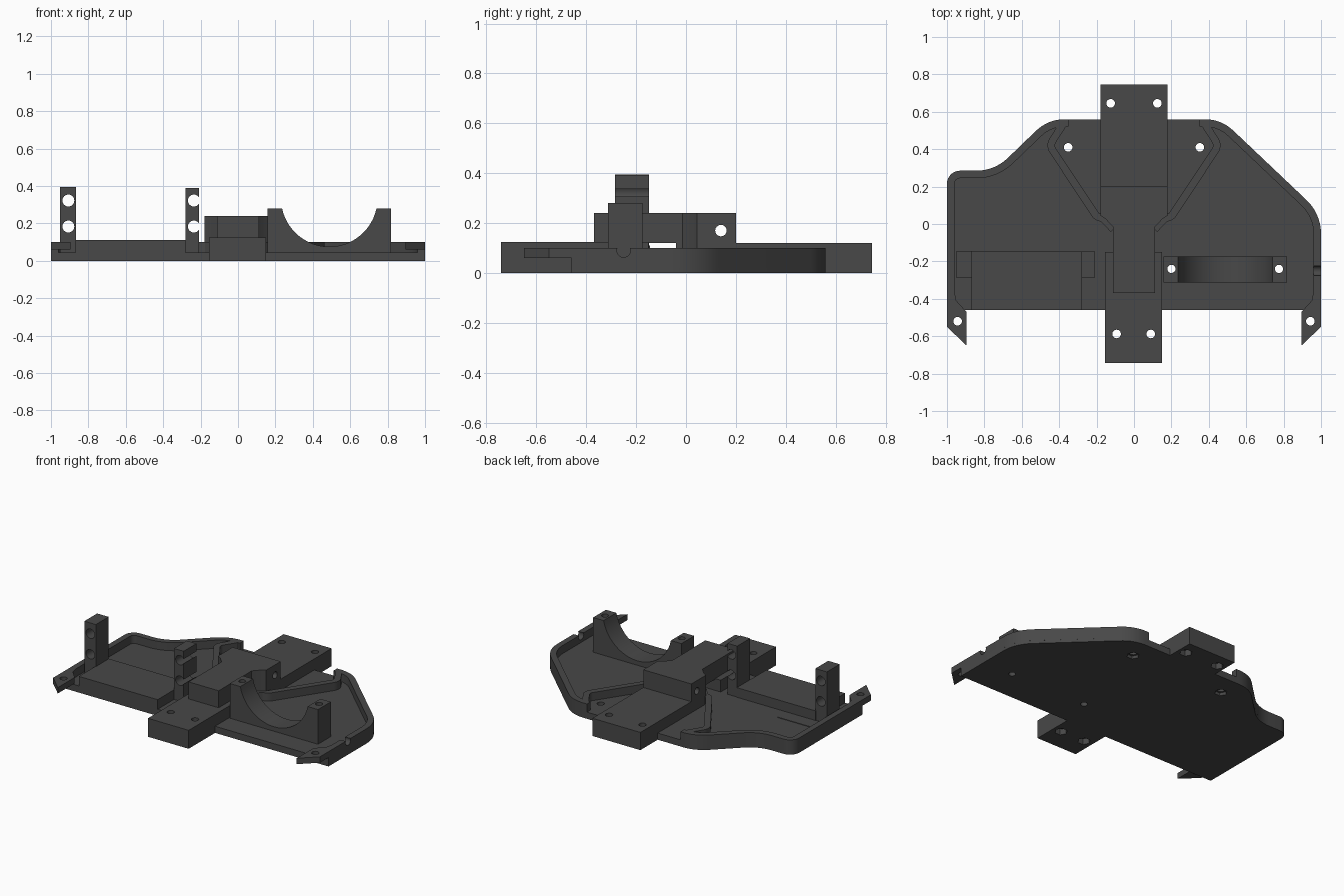
import bpy, bmesh, math
from mathutils import Vector

if "Cube" in bpy.data.objects:
    bpy.data.objects.remove(bpy.data.objects["Cube"])

plastic = bpy.data.materials.new("dark grey plastic")
plastic.diffuse_color = (0.065, 0.065, 0.065, 1)
plastic.use_nodes = True
plastic.node_tree.nodes["Principled BSDF"].inputs["Base Color"].default_value = plastic.diffuse_color


def prism(name, pts, lo, hi, axis="z"):
    """Extrude a 2D profile along an axis."""
    place = {"z": lambda a, b, c: (a, b, c),
             "y": lambda a, b, c: (a, c, b),
             "x": lambda a, b, c: (c, a, b)}[axis]
    bm = bmesh.new()
    low = [bm.verts.new(place(a, b, lo)) for a, b in pts]
    high = [bm.verts.new(place(a, b, hi)) for a, b in pts]
    n = len(pts)
    bm.faces.new(low)
    bm.faces.new(high)
    for i in range(n):
        j = (i + 1) % n
        bm.faces.new((low[i], low[j], high[j], high[i]))
    bmesh.ops.recalc_face_normals(bm, faces=bm.faces)
    mesh = bpy.data.meshes.new(name)
    bm.to_mesh(mesh)
    bm.free()
    mesh.materials.append(plastic)
    ob = bpy.data.objects.new(name, mesh)
    bpy.context.collection.objects.link(ob)
    return ob


def rect(x0, x1, y0, y1):
    return [(x0, y0), (x1, y0), (x1, y1), (x0, y1)]


def circle(x, y, r, n=24):
    return [(x + r * math.cos(2 * math.pi * i / n),
             y + r * math.sin(2 * math.pi * i / n)) for i in range(n)]


def mirror(pts):
    return [(-p[0], *p[1:]) for p in pts]


def rounded(corners, closed=True, steps=8):
    """Turn (x, y, radius) corners into a polyline with arcs."""
    out, n = [], len(corners)
    for i, (x, y, r) in enumerate(corners):
        p = Vector((x, y))
        if r == 0 or (not closed and i in (0, n - 1)):
            out.append((x, y))
            continue
        a = (Vector(corners[i - 1][:2]) - p).normalized()
        b = (Vector(corners[(i + 1) % n][:2]) - p).normalized()
        half = a.angle(b) / 2
        c = p + (a + b).normalized() * (r / math.sin(half))
        t = r / math.tan(half)
        u, v = p + a * t - c, p + b * t - c
        for k in range(steps + 1):
            f = k / steps
            s = math.sin(math.pi - 2 * half)
            w = (u * math.sin((1 - f) * (math.pi - 2 * half))
                 + v * math.sin(f * (math.pi - 2 * half))) / s
            out.append(tuple(c + w))
    return out


def ribbon(path, width):
    """Outline of a wall of constant width that follows a path."""
    pts = [Vector(p) for p in path]
    left, right = [], []
    for i, p in enumerate(pts):
        d0 = (p - pts[i - 1]).normalized() if i else None
        d1 = (pts[i + 1] - p).normalized() if i < len(pts) - 1 else d0
        d0 = d0 or d1
        t = (d0 + d1).normalized()
        off = Vector((-t.y, t.x)) * (width / 2 / max(t.dot(d1), 0.5))
        left.append(tuple(p + off))
        right.append(tuple(p - off))
    return left + right[::-1]


def cut(ob, pts, lo, hi, axis="z"):
    tool = prism("cutter", pts, lo, hi, axis)
    tool.hide_render = True
    mod = ob.modifiers.new("cut", "BOOLEAN")
    mod.operation, mod.solver, mod.object = "DIFFERENCE", "EXACT", tool
    bpy.context.view_layer.objects.active = ob
    bpy.ops.object.modifier_apply(modifier=mod.name)
    bpy.data.objects.remove(tool, do_unlink=True)


def bolt_hole(ob, x, y, depth):
    """Through hole with a hexagonal nut pocket underneath."""
    cut(ob, circle(x, y, 0.023), -0.1, 0.5)
    cut(ob, circle(x, y, 0.04, 6), -0.1, depth)


FLOOR, RIM = 0.045, 0.1

# base plate
base = prism("base_plate", rounded([
    (-1, -0.46, 0), (1, -0.46, 0), (1, 0.054, 0.25), (0.467, 0.56, 0.22),
    (-0.46, 0.56, 0.22), (-0.745, 0.285, 0.24), (-1, 0.285, 0.07)]), 0, FLOOR)
for x in (-0.352, 0.352):
    bolt_hole(base, x, 0.41, 0.02)
cradle_holes = (0.2, 0.775)
for x in cradle_holes:
    cut(base, circle(x, -0.24, 0.022), -0.1, 0.2)
cut(base, rect(-0.96, -0.65, -0.053, -0.047), 0.037, 0.2)

# raised rim around both sides
prism("left_rim", ribbon(rounded([
    (-0.98, -0.46, 0), (-0.98, 0.265, 0.05), (-0.737, 0.265, 0.26),
    (-0.452, 0.54, 0.2), (-0.35, 0.54, 0)], False), 0.04), 0.02, RIM)
right_rim = prism("right_rim", ribbon(rounded([
    (0.98, -0.46, 0), (0.98, 0.046, 0.23), (0.459, 0.54, 0.2),
    (0.35, 0.54, 0)], False), 0.04), 0.02, RIM)
cut(right_rim, circle(-0.25, 0.09, 0.027), 0.9, 1.1, "x")

# diagonal ribs and front hooks, one per side
rib = rounded([(-0.372, 0.545, 0), (-0.452, 0.42, 0.05), (-0.2, 0.04, 0.04),
               (-0.165, 0.03, 0.02), (-0.13, -0.005, 0.02),
               (-0.11, -0.03, 0)], False)
hook = [(-1, -0.36), (-1, -0.55), (-0.895, -0.65), (-0.895, -0.47),
        (-0.95, -0.41), (-0.96, -0.36)]
for side, flip in (("left", lambda p: p), ("right", mirror)):
    prism(side + "_rib", ribbon(flip(rib), 0.04), 0.02, RIM)
    ob = prism(side + "_hook", flip(hook), 0.06, RIM)
    cut(ob, flip(circle(-0.943, -0.52, 0.023)), 0, 0.2)

# mounting tabs
back_tab = prism("back_tab", rect(-0.18, 0.18, 0.19, 0.745), 0, 0.12)
front_tab = prism("front_tab", rect(-0.155, 0.15, -0.742, -0.15), 0, 0.125)
for x in (-0.125, 0.125):
    bolt_hole(back_tab, x, 0.645, 0.04)
for x in (-0.093, 0.09):
    bolt_hole(front_tab, x, -0.588, 0.04)

# centre block with a narrow neck bridging to the front tab
block = prism("centre_block", [
    (-0.18, 0.2), (-0.18, 0.045), (-0.15, 0.025), (-0.113, -0.015), (-0.113, -0.04),
    (0.113, -0.04), (0.113, -0.015), (0.15, 0.025), (0.18, 0.045), (0.18, 0.2)],
    0.02, 0.24)
cut(block, circle(0.14, 0.17, 0.023), -0.3, 0.3, "x")
prism("centre_neck", rect(-0.113, 0.113, -0.368, -0.04), 0.12, 0.24)

# left holder: raised bed and two drilled posts
prism("holder_bed", rect(-0.87, -0.28, -0.46, -0.145), 0.02, 0.11)
for name, x0, x1, hx, top in (("outer_post", -0.952, -0.866, -0.907, 0.395),
                              ("inner_post", -0.28, -0.208, -0.236, 0.39)):
    post = prism(name, rect(x0, x1, -0.285, -0.148), 0.02, top)
    for z in (0.183, 0.322):
        cut(post, circle(hx, z, 0.032), -0.5, 0.1, "y")

# right cradle: block with a round scoop
arc = []
reach = math.atan2(0.2525, 0.053)
for i in range(25):
    a = reach * (1 - i / 12)
    arc.append((0.488 + 0.258 * math.sin(a), 0.333 - 0.258 * math.cos(a)))
cradle = prism("cradle", [(0.157, 0.02), (0.818, 0.02), (0.818, 0.28)] + arc
               + [(0.157, 0.28)], -0.312, -0.175, "y")
for x in cradle_holes:
    cut(cradle, circle(x, -0.24, 0.022), -0.1, 0.5)

# smooth the curved walls, keep edges crisp
for ob in list(bpy.context.scene.objects):
    bpy.ops.object.select_all(action="DESELECT")
    ob.select_set(True)
    bpy.context.view_layer.objects.active = ob
    bpy.ops.object.shade_smooth_by_angle(angle=math.radians(30))
